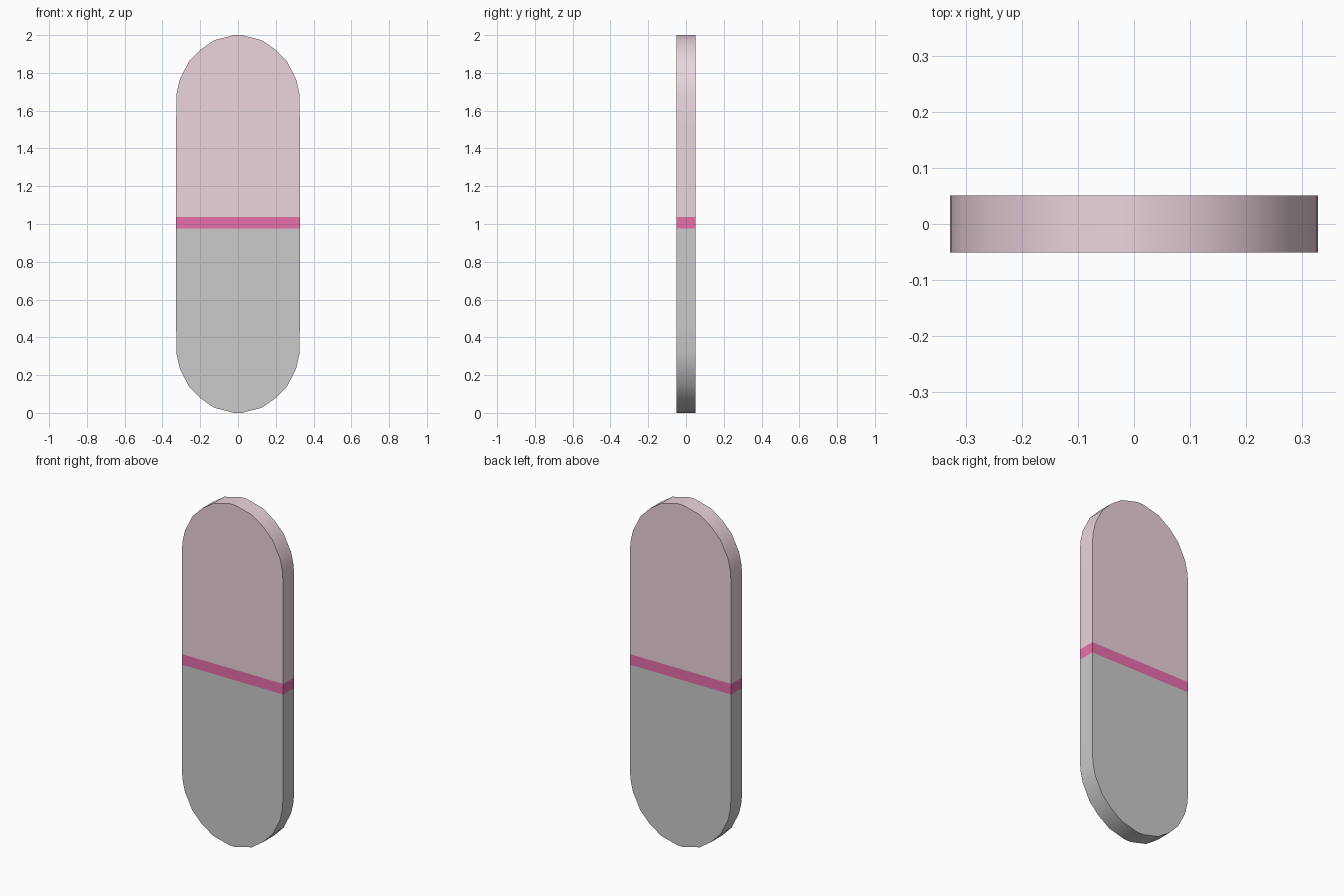
import bpy, bmesh, math

if "Cube" in bpy.data.objects:
    bpy.data.objects.remove(bpy.data.objects["Cube"])

HALF_DEPTH = 0.051
BAND_LOW, BAND_HIGH = 0.975, 1.037
SIDE = 0.328
# Right half of the rounded end: x, height above the middle (z = 1)
END = [(SIDE, 0.5), (0.325, 0.69), (0.308, 0.765), (0.26, 0.86),
       (0.2, 0.922), (0.125, 0.973), (0.02, 1.0)]


def material(name, color):
    mat = bpy.data.materials.new(name)
    mat.diffuse_color = color
    mat.use_nodes = True
    mat.node_tree.nodes["Principled BSDF"].inputs["Base Color"].default_value = mat.diffuse_color
    return mat


def plate(name, right_half, open_z, mat=None):
    """Extrude a mirrored outline in y, leaving joints at open_z uncapped."""
    outline = right_half + [(-x, z) for x, z in reversed(right_half)]
    bm = bmesh.new()
    front = [bm.verts.new((x, -HALF_DEPTH, z)) for x, z in outline]
    back = [bm.verts.new((x, HALF_DEPTH, z)) for x, z in outline]
    bm.faces.new(front)
    bm.faces.new(back[::-1])
    n = len(outline)
    for i in range(n):
        j = (i + 1) % n
        if outline[i][1] == outline[j][1] and outline[i][1] in open_z:
            continue
        bm.faces.new((front[i], back[i], back[j], front[j]))
    bmesh.ops.recalc_face_normals(bm, faces=bm.faces)
    # An open shell: make sure the front face points to -y
    bm.faces.ensure_lookup_table()
    if bm.faces[0].normal.y > 0:
        bmesh.ops.reverse_faces(bm, faces=bm.faces)
    mesh = bpy.data.meshes.new(name)
    bm.to_mesh(mesh)
    bm.free()
    obj = bpy.data.objects.new(name, mesh)
    bpy.context.collection.objects.link(obj)
    if mat:
        mesh.materials.append(mat)
    # Smooth rim, sharp flat faces
    bpy.ops.object.select_all(action='DESELECT')
    obj.select_set(True)
    bpy.context.view_layer.objects.active = obj
    bpy.ops.object.shade_smooth_by_angle(angle=math.radians(35))
    return obj


pink = material("dusty_pink", (0.83, 0.66, 0.72, 1))
crimson = material("crimson", (0.81, 0.16, 0.41, 1))

# Rounded halves, mirrored about the middle
plate("upper_half", [(SIDE, BAND_HIGH)] + [(x, 1 + h) for x, h in END],
      (BAND_HIGH,), pink)
plate("lower_half", [(SIDE, BAND_LOW)] + [(x, 1 - h) for x, h in END],
      (BAND_LOW,))

# Stripe between the halves
plate("middle_band", [(SIDE, BAND_LOW), (SIDE, BAND_HIGH)],
      (BAND_LOW, BAND_HIGH), crimson)
